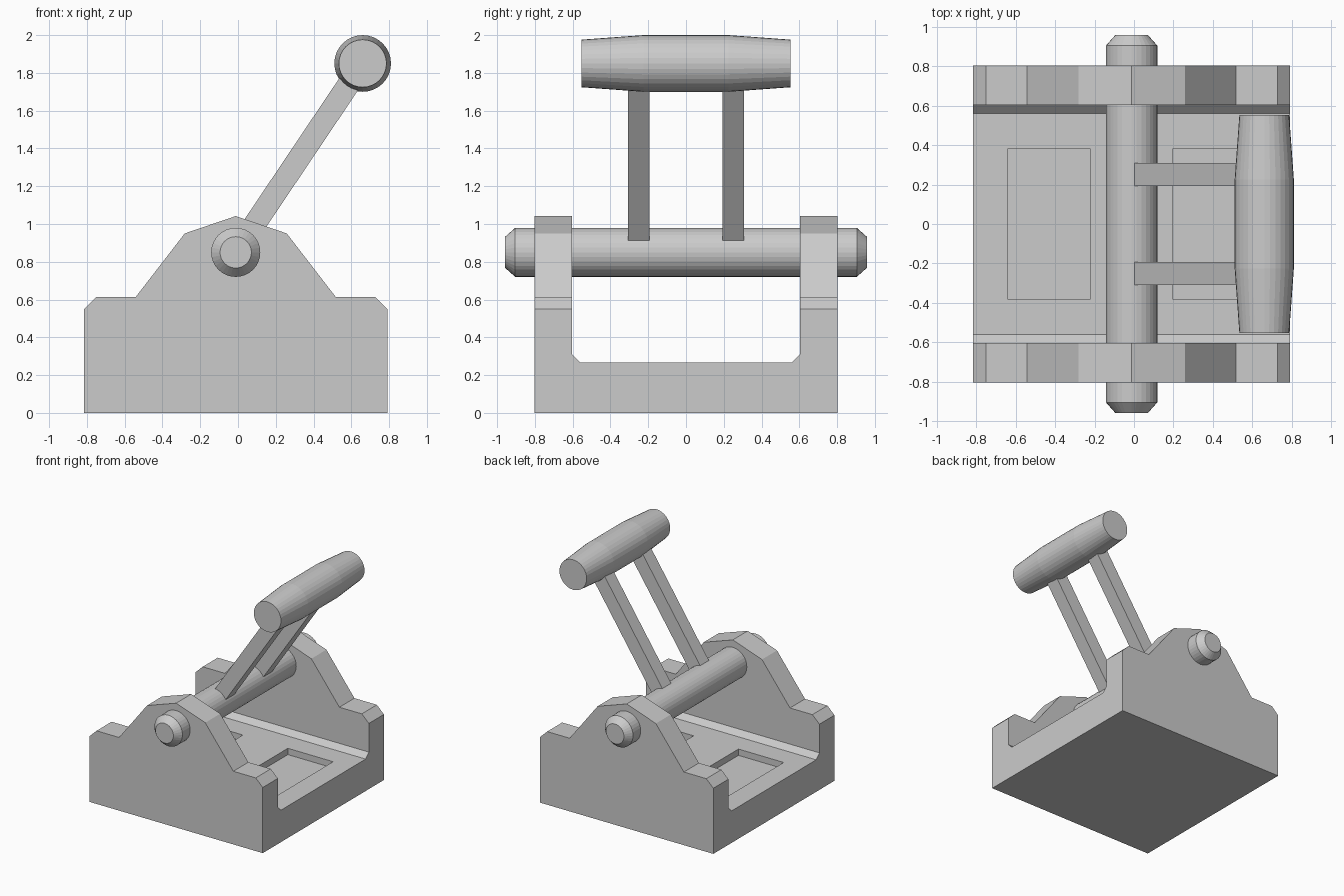
import bpy, bmesh, math
from mathutils import Vector

if "Cube" in bpy.data.objects:
    bpy.data.objects.remove(bpy.data.objects["Cube"])

CX = -0.012                 # x centre of base and pin
PIN_Z = 0.85
GRIP = (0.66, 1.85)         # x, z of the grip axis


def finish(name, bm):
    bmesh.ops.recalc_face_normals(bm, faces=bm.faces)
    mesh = bpy.data.meshes.new(name)
    bm.to_mesh(mesh)
    bm.free()
    ob = bpy.data.objects.new(name, mesh)
    bpy.context.collection.objects.link(ob)
    return ob


def extrude(name, points, vec):
    """Extrude a closed 3D outline along vec."""
    bm = bmesh.new()
    face = bm.faces.new([bm.verts.new(p) for p in points])
    geo = bmesh.ops.extrude_face_region(bm, geom=[face])["geom"]
    verts = [g for g in geo if isinstance(g, bmesh.types.BMVert)]
    bmesh.ops.translate(bm, verts=verts, vec=vec)
    return finish(name, bm)


def lathe_y(name, x, z, profile, sides=32):
    """Turned part along y; profile is (y, radius), capped at both ends."""
    bm = bmesh.new()
    rings = []
    for y, r in profile:
        rings.append([bm.verts.new((x + r * math.cos(2 * math.pi * i / sides), y,
                                    z + r * math.sin(2 * math.pi * i / sides)))
                      for i in range(sides)])
    for a, b in zip(rings, rings[1:]):
        for i in range(sides):
            j = (i + 1) % sides
            bm.faces.new((a[i], a[j], b[j], b[i]))
    bm.faces.new(rings[0])
    bm.faces.new(rings[-1])
    return finish(name, bm)


def cut(target, cutter):
    mod = target.modifiers.new("cut", 'BOOLEAN')
    mod.operation = 'DIFFERENCE'
    mod.solver = 'EXACT'
    mod.object = cutter
    bpy.context.view_layer.objects.active = target
    bpy.ops.object.modifier_apply(modifier=mod.name)
    bpy.data.objects.remove(cutter)


# Base: side silhouette extruded across the full depth
half = [(0.803, 0), (0.803, 0.55), (0.738, 0.613), (0.53, 0.613), (0.27, 0.95)]
outline = half + [(0, 1.042)] + [(-x, z) for x, z in reversed(half)]
base = extrude("base", [(CX + x, -0.802, z) for x, z in outline], (0, 1.604, 0))

# Channel between the cheeks, with chamfered floor corners
channel = [(0.56, 0.268), (0.603, 0.31), (0.603, 1.3),
           (-0.603, 1.3), (-0.603, 0.31), (-0.56, 0.268)]
cut(base, extrude("channel_cutter", [(-1, y, z) for y, z in channel], (2, 0, 0)))

# Two shallow floor pockets
for s in (-1, 1):
    corners = [(0.208, -0.38), (0.628, -0.38), (0.628, 0.38), (0.208, 0.38)]
    cut(base, extrude("pocket_cutter", [(CX + s * x, y, 0.215) for x, y in corners],
                      (0, 0, 0.2)))

# Pivot pin with chamfered ends
lathe_y("pivot_pin", CX, PIN_Z, [(-0.957, 0.083), (-0.904, 0.13),
                                 (0.904, 0.13), (0.957, 0.083)])

# Tapered grip
lathe_y("grip", *GRIP, [(-0.553, 0.126), (-0.225, 0.15),
                        (0.225, 0.15), (0.553, 0.126)])

# Two lever arms from pin to grip
start, end = Vector((CX, 0, PIN_Z)), Vector((GRIP[0], 0, GRIP[1]))
d = (end - start).normalized()
w = Vector((-d.z, 0, d.x)) * 0.059
for side, y in (("front", -0.308), ("back", 0.192)):
    o = Vector((0, y, 0))
    extrude(side + "_lever_arm", [start + w + o, start - w + o, end - w + o, end + w + o],
            (0, 0.116, 0))
